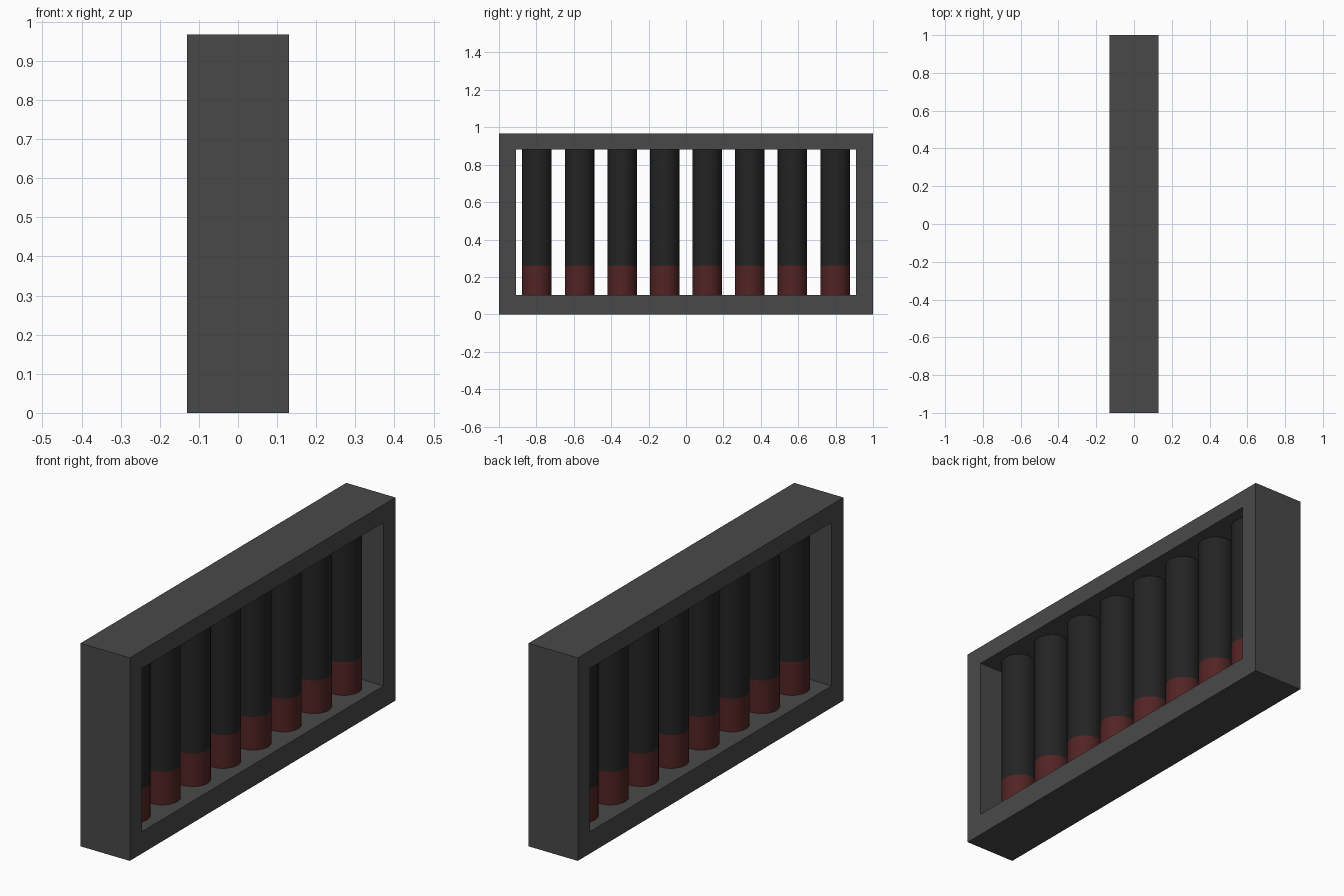
import bpy, bmesh

if "Cube" in bpy.data.objects:
    bpy.data.objects.remove(bpy.data.objects["Cube"])

DEPTH = 0.13                       # half thickness in x
Y_OUT, Y_IN = 1.0, 0.91            # frame half widths
Z_TOP, Z_HI, Z_LO = 0.967, 0.882, 0.104
Z_BAND = 0.262                     # where the red ends stop
RADIUS, PITCH, COUNT = 0.079, 0.2277, 8


def material(name, rgb):
    m = bpy.data.materials.new(name)
    m.diffuse_color = (*rgb, 1.0)
    m.use_nodes = True
    m.node_tree.nodes["Principled BSDF"].inputs["Base Color"].default_value = m.diffuse_color
    return m


grey = material("dark grey", (0.066, 0.066, 0.066))
black = material("near black", (0.017, 0.017, 0.017))
red = material("dark red", (0.085, 0.017, 0.017))


def make_frame():
    outer = [(-Y_OUT, 0), (Y_OUT, 0), (Y_OUT, Z_TOP), (-Y_OUT, Z_TOP)]
    inner = [(-Y_IN, Z_LO), (Y_IN, Z_LO), (Y_IN, Z_HI), (-Y_IN, Z_HI)]
    bm = bmesh.new()
    o = [bm.verts.new((-DEPTH, y, z)) for y, z in outer]
    i = [bm.verts.new((-DEPTH, y, z)) for y, z in inner]
    for k in range(4):
        n = (k + 1) % 4
        bm.faces.new((o[k], o[n], i[n], i[k]))
    # pull the flat ring through the depth of the frame
    res = bmesh.ops.extrude_face_region(bm, geom=bm.faces[:], use_keep_orig=True)
    moved = [g for g in res["geom"] if isinstance(g, bmesh.types.BMVert)]
    bmesh.ops.translate(bm, verts=moved, vec=(2 * DEPTH, 0, 0))
    bmesh.ops.recalc_face_normals(bm, faces=bm.faces[:])
    me = bpy.data.meshes.new("frame")
    bm.to_mesh(me)
    bm.free()
    me.materials.append(grey)
    bpy.context.collection.objects.link(bpy.data.objects.new("frame", me))


def rod(name, y, z0, z1, mat):
    bpy.ops.mesh.primitive_cylinder_add(vertices=32, radius=RADIUS, depth=z1 - z0,
                                        location=(0, y, (z0 + z1) / 2))
    ob = bpy.context.object
    ob.name = name
    ob.data.materials.append(mat)
    bpy.ops.object.shade_smooth_by_angle()


# Surrounding box frame, open front and back
make_frame()

# Row of upright bars, each with a red lower end
for n in range(COUNT):
    y = (n - (COUNT - 1) / 2) * PITCH
    rod(f"bar_{n + 1}", y, Z_BAND, Z_HI, black)
    rod(f"bar_end_{n + 1}", y, Z_LO, Z_BAND, red)
